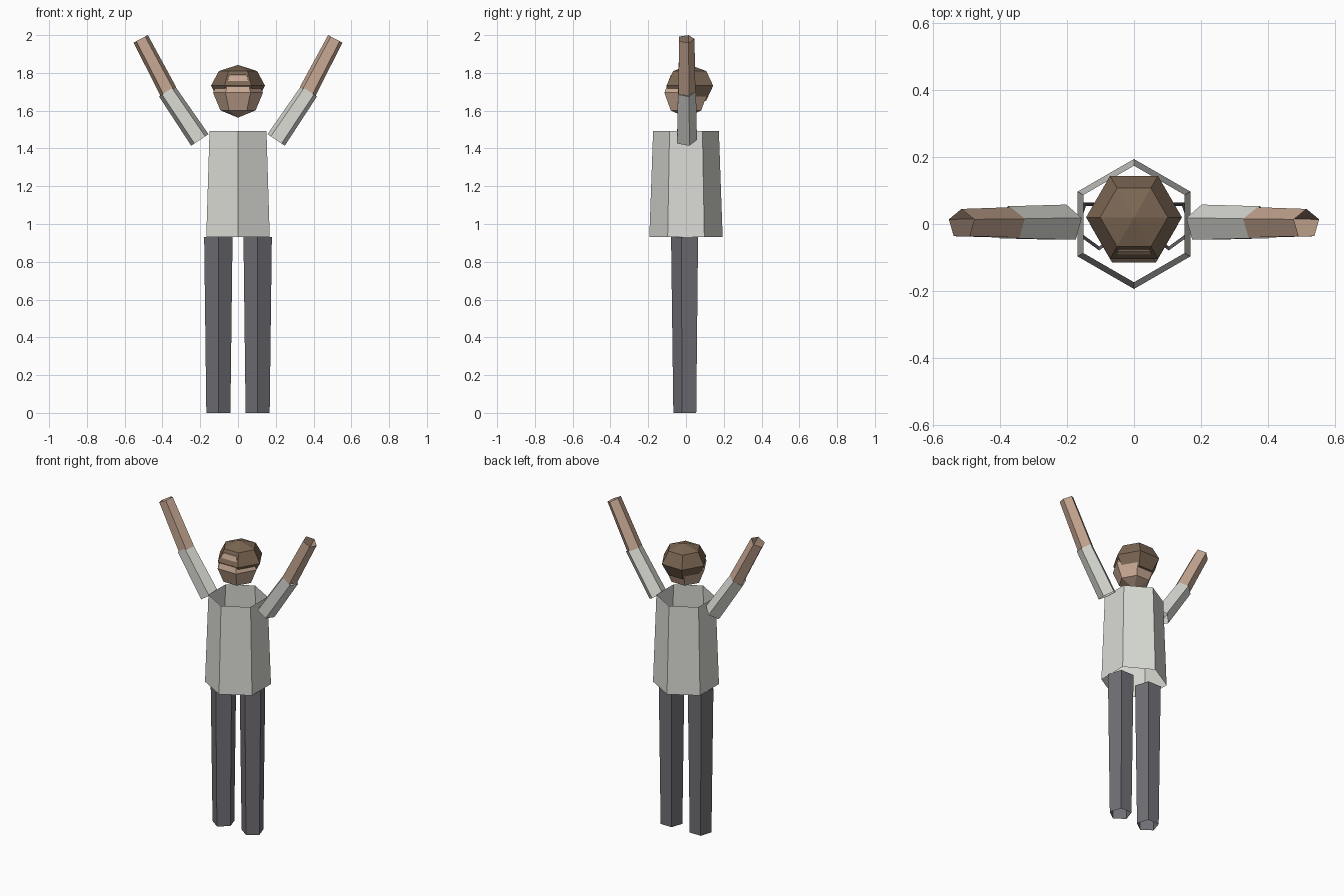
import bpy, bmesh, math
from mathutils import Vector

if "Cube" in bpy.data.objects:
    bpy.data.objects.remove(bpy.data.objects["Cube"])


def material(name, rgb):
    m = bpy.data.materials.new(name)
    m.diffuse_color = (*rgb, 1)
    m.use_nodes = True
    m.node_tree.nodes["Principled BSDF"].inputs["Base Color"].default_value = m.diffuse_color
    return m


SHIRT = material("light_grey", (0.70, 0.71, 0.66))
TROUSERS = material("dark_grey", (0.165, 0.16, 0.18))
SKIN = material("skin", (0.57, 0.39, 0.29))
HAIR = material("brown", (0.20, 0.135, 0.087))


def finish(name, bm, mat):
    bmesh.ops.recalc_face_normals(bm, faces=bm.faces)
    me = bpy.data.meshes.new(name)
    bm.to_mesh(me)
    bm.free()
    me.materials.append(mat)
    bpy.context.collection.objects.link(bpy.data.objects.new(name, me))


def ring(bm, centre, u, v, r, n):
    return [bm.verts.new(centre + r * (u * math.cos(a) + v * math.sin(a)))
            for a in (2 * math.pi * i / n for i in range(n))]


def bridge(bm, a, b):
    for i in range(len(a)):
        j = (i + 1) % len(a)
        bm.faces.new((a[i], a[j], b[j], b[i]))


def tube(name, p0, p1, r0, r1, n, corner, mat):
    """Open tapered tube with one corner pointing along `corner`."""
    p0, p1, u = Vector(p0), Vector(p1), Vector(corner)
    v = (p1 - p0).normalized().cross(u)
    bm = bmesh.new()
    bridge(bm, ring(bm, p0, u, v, r0, n), ring(bm, p1, u, v, r1, n))
    finish(name, bm, mat)


def ball(name, centre, r, rz, mat):
    """Six-sided sphere with three rings and two poles."""
    c, u, v = Vector(centre), Vector((1, 0, 0)), Vector((0, 1, 0))
    bm = bmesh.new()
    rings = [ring(bm, c + Vector((0, 0, rz * math.sin(t))), u, v, r * math.cos(t), 6)
             for t in (-math.pi / 4, 0, math.pi / 4)]
    bridge(bm, rings[0], rings[1])
    bridge(bm, rings[1], rings[2])
    for rg, s in ((rings[0], -1), (rings[2], 1)):
        pole = bm.verts.new(c + Vector((0, 0, s * rz)))
        for i in range(6):
            bm.faces.new((rg[i], rg[(i + 1) % 6], pole))
    finish(name, bm, mat)


# Torso and head
tube("torso", (0, 0, 0.93), (0, 0, 1.493), 0.194, 0.174, 6, (0, 1, 0), SHIRT)
ball("head", (0, 0, 1.695), 0.132, 0.132, SKIN)
ball("hair", (0, 0.02, 1.732), 0.143, 0.11, HAIR)

# Limbs on both sides
for side, s in (("left", -1), ("right", 1)):
    tube(side + "_leg", (s * 0.104, 0, 0), (s * 0.104, 0, 0.93),
         0.067, 0.079, 5, (0, -1, 0), TROUSERS)
    tube(side + "_sleeve", (s * 0.202, 0, 1.445), (s * 0.376, 0, 1.703),
         0.058, 0.053, 5, (0, 1, 0), SHIRT)
    tube(side + "_forearm", (s * 0.368, 0, 1.70), (s * 0.515, 0, 1.98),
         0.05, 0.045, 5, (0, 1, 0), SKIN)
